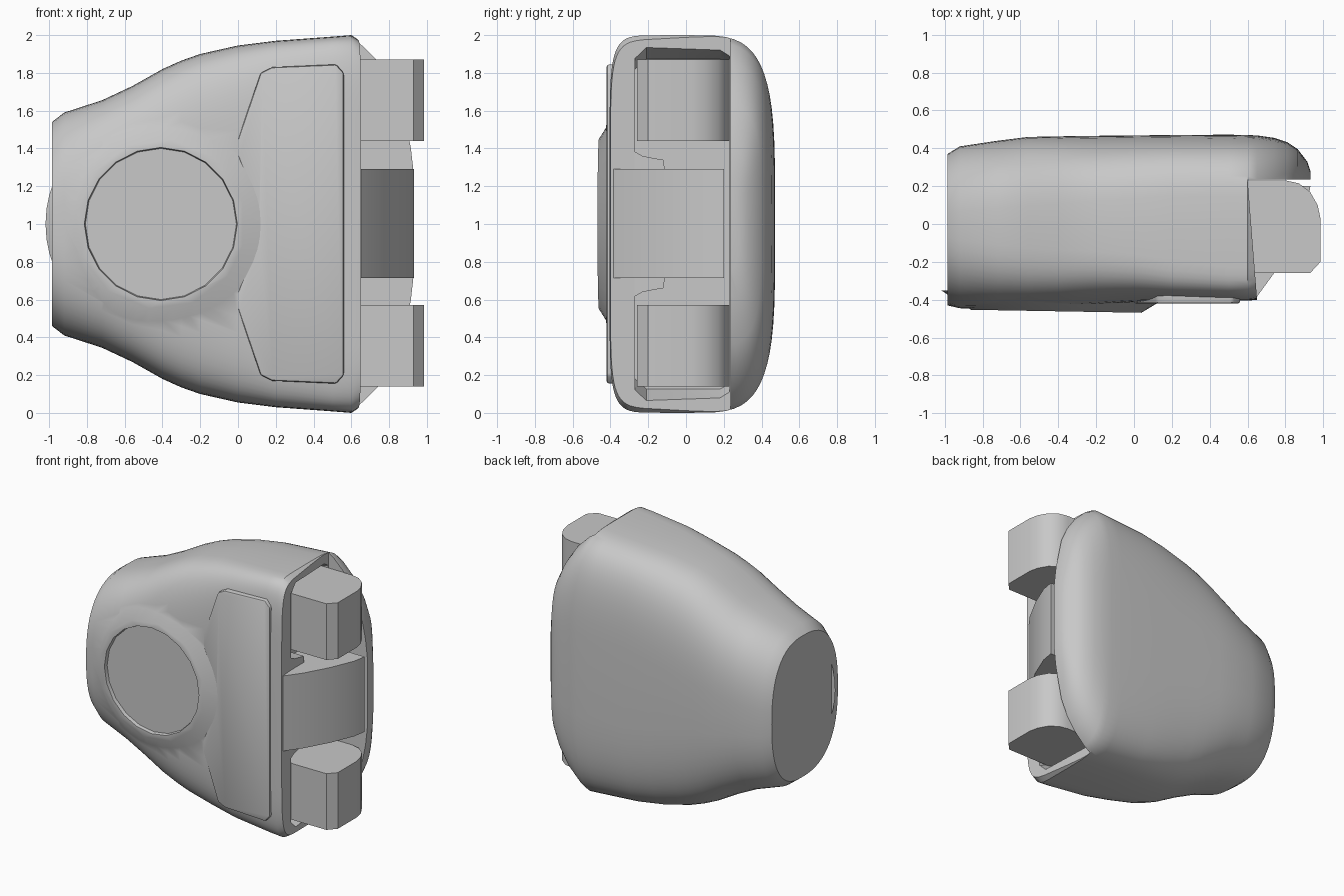
import bpy, bmesh, math
from mathutils import Matrix

if "Cube" in bpy.data.objects:
    bpy.data.objects.remove(bpy.data.objects["Cube"], do_unlink=True)

grey = bpy.data.materials.new("plain grey")
grey.use_nodes = True
COLOUR = (0.58, 0.58, 0.58, 1)
grey.diffuse_color = COLOUR
grey.node_tree.nodes["Principled BSDF"].inputs["Base Color"].default_value = COLOUR


def finish(name, bm):
    bmesh.ops.recalc_face_normals(bm, faces=bm.faces)
    mesh = bpy.data.meshes.new(name)
    bm.to_mesh(mesh)
    bm.free()
    mesh.materials.append(grey)
    obj = bpy.data.objects.new(name, mesh)
    bpy.context.collection.objects.link(obj)
    return obj


def activate(obj):
    bpy.ops.object.select_all(action='DESELECT')
    obj.select_set(True)
    bpy.context.view_layer.objects.active = obj


def smooth(obj, angle=35):
    activate(obj)
    bpy.ops.object.shade_smooth_by_angle(angle=math.radians(angle))


def bevel(obj, width, segments=2):
    mod = obj.modifiers.new("bevel", 'BEVEL')
    mod.width, mod.segments = width, segments
    activate(obj)
    bpy.ops.object.modifier_apply(modifier=mod.name)


def combine(obj, other, operation):
    """Apply a boolean and remove the helper."""
    mod = obj.modifiers.new("boolean", 'BOOLEAN')
    mod.operation, mod.object, mod.solver = operation, other, 'EXACT'
    activate(obj)
    bpy.ops.object.modifier_apply(modifier=mod.name)
    bpy.data.objects.remove(other, do_unlink=True)


def prism(name, outline, axis, low, high):
    """Extrude a 2D outline along one axis."""
    def place(p, d):
        return {'x': (d, *p), 'y': (p[0], d, p[1]), 'z': (*p, d)}[axis]
    bm = bmesh.new()
    a = [bm.verts.new(place(p, low)) for p in outline]
    b = [bm.verts.new(place(p, high)) for p in outline]
    bm.faces.new(a)
    bm.faces.new(b[::-1])
    for i in range(len(a)):
        j = (i + 1) % len(a)
        bm.faces.new((a[i], a[j], b[j], b[i]))
    return finish(name, bm)


def drum(name, y, r_in, r_out, depth, sides):
    """Slightly tilted cone on the palm, its outer end facing the front."""
    bm = bmesh.new()
    turn = (Matrix.Translation((-.41, y, 1)) @ Matrix.Rotation(math.radians(-1), 4, 'Z')
            @ Matrix.Rotation(math.pi / 2, 4, 'X'))
    bmesh.ops.create_cone(bm, cap_ends=True, segments=sides, radius1=r_in,
                          radius2=r_out, depth=depth, matrix=turn)
    return finish(name, bm)


# Palm shell: x, half height, front depth, back depth, front and back roundness
STATIONS = [
    (-0.985, .54, .43, .37, 2.5, 2.5), (-0.92, .59, .445, .41, 2.8, 2.6),
    (-0.72, .655, .447, .44, 3.3, 2.8), (-0.56, .73, .445, .46, 3.7, 3),
    (-0.4, .82, .44, .463, 4, 3.2), (-0.3, .865, .437, .465, 4.1, 3.3),
    (-0.2, .90, .43, .466, 4.3, 3.4), (0, .945, .415, .468, 5, 3.7),
    (0.2, .97, .407, .47, 6.5, 4), (0.5, .992, .405, .472, 8, 4),
    (0.6, 1, .405, .47, 8, 4), (0.65, .968, .4, .468, 8, 4),
    (0.74, .88, .4, .455, 8, 4), (0.81, .78, .4, .432, 8, 4),
    (0.865, .66, .4, .395, 8, 4.5), (0.915, .42, .4, .33, 8, 5),
    (0.932, .28, .4, .28, 8, 5)]
RING = 64
bm = bmesh.new()
rings = []
for x, h, front, back, nf, nb in STATIONS:
    ring = []
    for i in range(RING):
        t = math.tau * i / RING
        c, s = math.cos(t), math.sin(t)
        n, depth = (nb, back) if c > 0 else (nf, front)
        y = math.copysign(depth * abs(c) ** (2 / n), c)
        z = 1 + math.copysign(h * abs(s) ** (2 / n), s)
        ring.append(bm.verts.new((x, y, z)))
    rings.append(ring)
for r, q in zip(rings, rings[1:]):
    for i in range(RING):
        j = (i + 1) % RING
        bm.faces.new((r[i], r[j], q[j], q[i]))
bm.faces.new(rings[0])
bm.faces.new(rings[-1])
shell = finish("palm_shell", bm)

# Low round boss with a shallow dish
combine(shell, drum("boss", -.411, .61, .45, .1, 48), 'UNION')
combine(shell, drum("dish_cut", -.535, .40, .44, .2, 20), 'DIFFERENCE')

# Open the finger side, leaving the back of the hand longer
combine(shell, prism("side_cut", [(.6, .235), (.65, -.4), (.65, -.7), (1.3, -.7), (1.3, .235)],
                     'z', -.2, 2.2), 'DIFFERENCE')

# Finger pocket, narrowing inwards
pocket = prism("pocket_cut", [(-.27, .11), (-.21, .05), (.18, .05), (.23, .08),
                              (.23, 1.92), (.18, 1.95), (-.21, 1.95), (-.27, 1.89)], 'x', .5, .67)
for v in pocket.data.vertices:
    if v.co.x < .6:
        v.co.z = 1 + (v.co.z - 1) * .92
combine(shell, pocket, 'DIFFERENCE')
smooth(shell)

# Palm pad, mirrored about mid height
half = [(.56, .8), (.52, .845), (.18, .83), (.12, .8), (.0, .45), (.0, .36), (.1, .1)]
pad = prism("palm_pad", [(x, 1 + z) for x, z in half] + [(x, 1 - z) for x, z in half[::-1]],
            'y', -.42, -.33)
bevel(pad, .012)
smooth(pad)

# Knuckles
KNUCKLE = [(.45, .23), (.8, .23), (.87, .215), (.93, .17), (.97, .1), (.985, .03),
           (.985, -.2), (.93, -.26), (.45, -.26)]
for label, low in (("lower", .14), ("upper", 1.44)):
    smooth(prism(label + "_knuckle", KNUCKLE, 'z', low, low + .43), 30)

# Sloping block between the knuckles, with small shoulders
block = prism("middle_block", [(.45, .2), (.932, .2), (.915, .1), (.84, -.08), (.74, -.26),
                               (.645, -.39), (.45, -.39)], 'z', .715, 1.29)
smooth(block, 30)
SHOULDER = [(-.3, .27), (-.3, .4), (-.23, .36), (-.18, .35), (-.12, .34), (-.11, .27)]
for label, side in (("lower", -1), ("upper", 1)):
    prism(label + "_shoulder", [(y, 1 + side * z) for y, z in SHOULDER], 'x', .45, .64)
